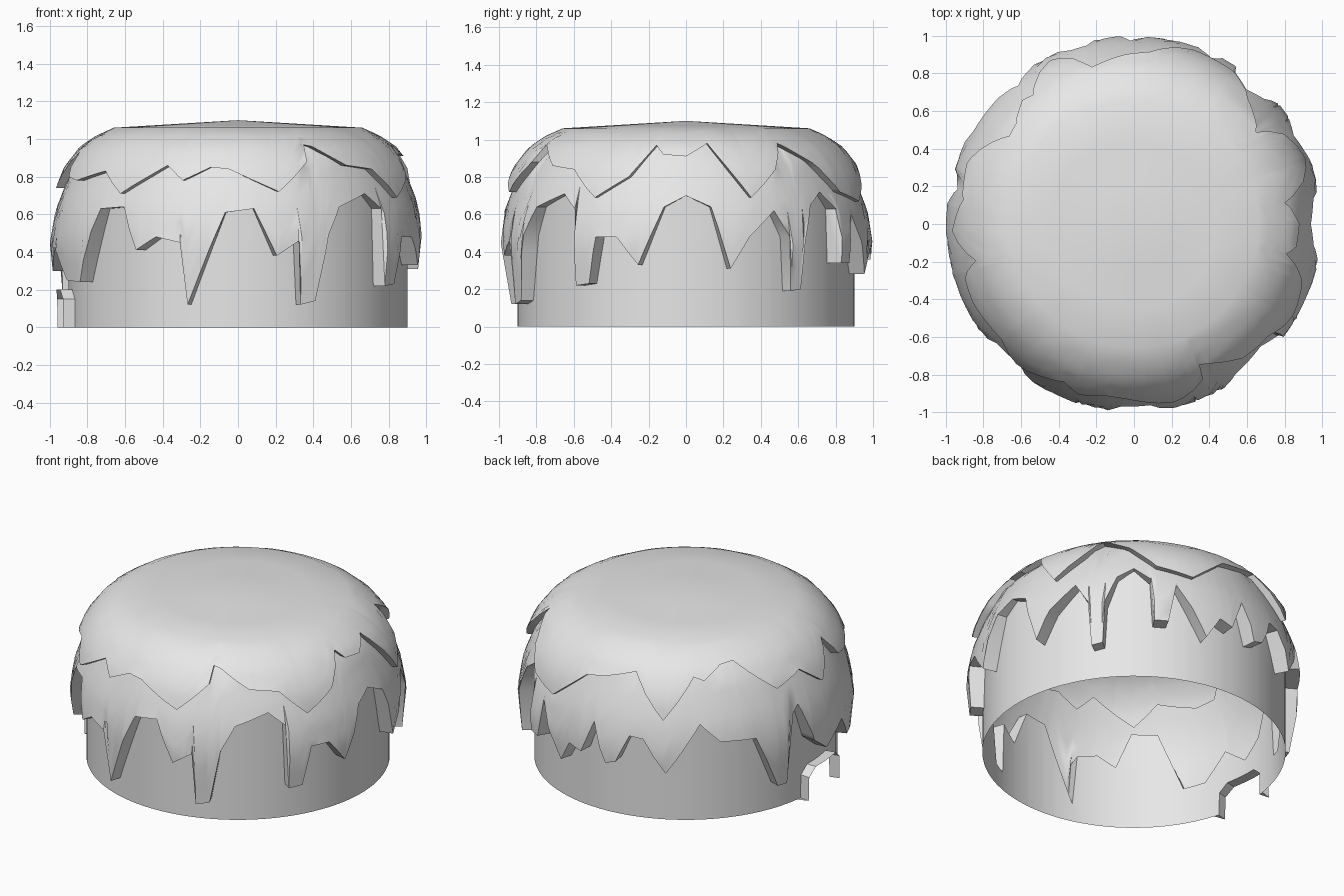
import bpy
import bmesh
from math import sin, cos, radians

default_cube = bpy.data.objects.get("Cube")
if default_cube:
    bpy.data.objects.remove(default_cube, do_unlink=True)

# Single plain material
grey = bpy.data.materials.new("light_grey")
grey.use_nodes = True
grey_rgba = (0.8, 0.8, 0.8, 1)
grey.diffuse_color = grey_rgba
grey.node_tree.nodes["Principled BSDF"].inputs["Base Color"].default_value = grey_rgba

# Jagged edges: (degrees counterclockwise from the front, height in hundredths)
ARCH_EDGE = [(264, 0), (264.3, 15), (268, 20), (282, 20), (285.7, 15), (286, 0)]
DRIP_EDGE = [
    (5, 63), (12, 38), (19, 46), (20, 12), (25, 14), (29, 49), (34, 64), (46, 71),
    (52, 63), (53, 22), (58, 23), (61, 48), (68, 48), (75, 33), (83, 64), (90, 70),
    (98, 64), (104, 31), (110, 48), (119, 62), (124, 48), (125, 19), (129, 20),
    (130, 47), (134, 65), (140, 72), (146, 63), (147, 34), (152, 34), (155, 60),
    (166, 28), (171, 42), (176, 39), (181, 60), (186, 36), (190, 38), (195, 56),
    (200, 55), (208, 34), (220, 65), (227, 54), (240, 53), (249, 18), (253, 18),
    (256, 62), (259, 66), (265, 40), (273, 30), (283, 42), (292, 25), (301, 24),
    (311, 63), (321, 64), (327, 41), (334, 48), (342, 45), (344, 12), (356, 61)]
CAP_EDGE = [
    (13, 72), (24, 88), (25, 97), (28, 96), (39, 86), (50, 84), (60, 69), (71, 80),
    (79, 97), (82, 92), (90, 91), (98, 98), (111, 69), (121, 84), (127, 98),
    (138, 88), (148, 72), (161, 67), (175, 86), (183, 88), (195, 93), (207, 68),
    (218, 92), (222, 90), (229, 97), (235, 98), (250, 80), (262, 86), (272, 74),
    (283, 93), (288, 80), (296, 78), (311, 83), (320, 71), (336, 86), (342, 78),
    (351, 85), (357, 84)]

# Outer profiles: (height, radius)
DRIP_PROFILE = [(0, .965), (.2, .975), (.45, 1), (.62, .97), (.75, .92), (.9, .85), (1, .74)]
CAP_PROFILE = [(.66, .98), (.75, .965), (.85, .925), (.96, .84), (1.02, .75), (1.06, .66)]
BASE_RADIUS = 0.9
RIM_HEIGHT, RIM_RADIUS, TOP_HEIGHT = 1.06, 0.66, 1.1


def interpolate(points, value):
    """Piecewise linear lookup, clamped at both ends."""
    if value <= points[0][0]:
        return points[0][1]
    for (a, fa), (b, fb) in zip(points, points[1:]):
        if value <= b:
            return fa + (fb - fa) * (value - a) / (b - a)
    return points[-1][1]


def edge_height(edge, angle):
    """Height of a closed jagged edge at an angle."""
    first, last = edge[0], edge[-1]
    wrapped = [(last[0] - 360, last[1])] + edge + [(first[0] + 360, first[1])]
    return interpolate(wrapped, angle) / 100


columns = set(range(0, 360, 4))
for edge in (ARCH_EDGE, DRIP_EDGE, CAP_EDGE):
    columns.update(angle for angle, height in edge)
columns = sorted(columns)


def build_shell(name, section):
    """Loft around the axis; section(angle) gives (radius, height) rows."""
    bm = bmesh.new()
    grid = []
    for angle in columns:
        a = radians(angle)
        grid.append([bm.verts.new((r * sin(a), -r * cos(a), z)) for r, z in section(angle)])
    for here, there in zip(grid, grid[1:] + grid[:1]):
        for row in range(len(here) - 1):
            bm.faces.new((here[row], there[row], there[row + 1], here[row + 1]))
    bmesh.ops.remove_doubles(bm, verts=bm.verts, dist=0.0002)
    mesh = bpy.data.meshes.new(name)
    bm.to_mesh(mesh)
    bm.free()
    mesh.materials.append(grey)
    shell = bpy.data.objects.new(name, mesh)
    bpy.context.collection.objects.link(shell)
    bpy.ops.object.select_all(action="DESELECT")
    shell.select_set(True)
    bpy.context.view_layer.objects.active = shell
    bpy.ops.object.shade_smooth_by_angle(angle=radians(35))


def layer_rows(profile, low, high, steps):
    """Rows that follow a profile between two heights."""
    heights = [low + (high - low) * i / steps for i in range(steps + 1)]
    return [(interpolate(profile, z), z) for z in heights]


# Base wall with a small arched opening whose rim stands out on one side
def base_section(angle):
    low = edge_height(ARCH_EDGE, angle)
    in_arch = ARCH_EDGE[0][0] <= angle <= ARCH_EDGE[-1][0]
    lip = [(DRIP_PROFILE[0][1] if in_arch else BASE_RADIUS, low)]
    wall = [(0, BASE_RADIUS), (1, BASE_RADIUS)]
    return lip + layer_rows(wall, low, edge_height(DRIP_EDGE, angle), 3)


# Middle layer: underside ledge, then hanging drips
def drip_section(angle):
    low, high = edge_height(DRIP_EDGE, angle), edge_height(CAP_EDGE, angle)
    return [(BASE_RADIUS, low)] + layer_rows(DRIP_PROFILE, low, high, 6)


# Top layer: underside ledge, rounded shoulder and shallow crown
def cap_section(angle):
    low = edge_height(CAP_EDGE, angle)
    ledge = [(interpolate(DRIP_PROFILE, low), low)]
    shoulder = layer_rows(CAP_PROFILE, low, RIM_HEIGHT, 6)
    crown = [(RIM_RADIUS * (1 - t), RIM_HEIGHT + (TOP_HEIGHT - RIM_HEIGHT) * t)
             for t in (0.33, 0.67, 1)]
    return ledge + shoulder + crown


build_shell("base_wall", base_section)
build_shell("drip_layer", drip_section)
build_shell("top_cap", cap_section)
